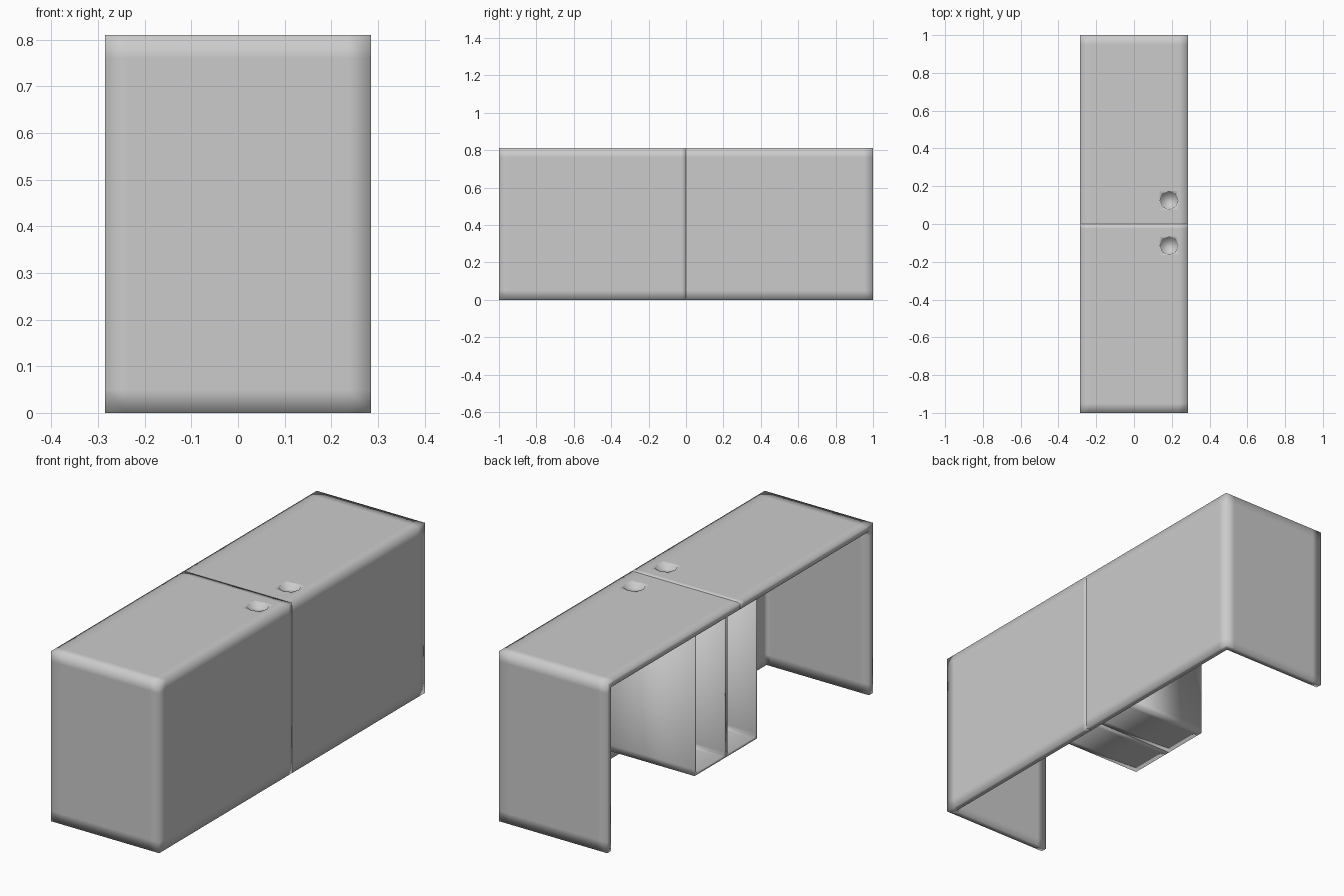
import bpy, bmesh, math
from mathutils import Vector

cube = bpy.data.objects.get("Cube")
if cube:
    bpy.data.objects.remove(cube, do_unlink=True)

grey = bpy.data.materials.new("plain grey")
grey.use_nodes = True
grey.diffuse_color = (0.6, 0.6, 0.6, 1)
grey.node_tree.nodes["Principled BSDF"].inputs["Base Color"].default_value = grey.diffuse_color


def press_dent(bm, centre, radius, depth):
    """Press an eight-sided dent into the top cell around the centre."""
    cell = min((f for f in bm.faces if f.normal.z > 0.9),
               key=lambda f: (f.calc_center_median() - centre).length)
    bmesh.ops.subdivide_edges(bm, edges=cell.edges[:], cuts=1)
    bm.normal_update()
    floor = min((f for f in bm.faces if f.normal.z > 0.9),
                key=lambda f: (f.calc_center_median() - centre).length)
    bmesh.ops.inset_individual(bm, faces=[floor], thickness=0.002)
    for v in floor.verts:
        v.co = centre + (v.co - centre).normalized() * radius
    bmesh.ops.inset_individual(bm, faces=[floor], thickness=0.002, depth=-depth)


def shell(name, low, high, open_sides, cuts, thickness, dent=None, bare_seam=False):
    """Thin-walled open box with support loops, shaded smooth."""
    low, high = Vector(low), Vector(high)
    bm = bmesh.new()
    bmesh.ops.create_cube(bm, size=1)
    for v in bm.verts:
        v.co = Vector(((high[i] if v.co[i] > 0 else low[i]) for i in range(3)))
    bm.normal_update()
    gone = [f for f in bm.faces if any(f.normal.dot(Vector(d)) > 0.9 for d in open_sides)]
    bmesh.ops.delete(bm, geom=gone, context='FACES')
    for axis, places in enumerate(cuts):
        normal = Vector((axis == 0, axis == 1, axis == 2))
        for place in places:
            bmesh.ops.bisect_plane(bm, geom=bm.verts[:] + bm.edges[:] + bm.faces[:],
                                   plane_co=normal * place, plane_no=normal)
    bm.normal_update()
    if dent:
        press_dent(bm, Vector(dent), 0.048, 0.018)
    mesh = bpy.data.meshes.new(name)
    bm.to_mesh(mesh)
    bm.free()
    mesh.materials.append(grey)
    obj = bpy.data.objects.new(name, mesh)
    bpy.context.collection.objects.link(obj)
    wall = obj.modifiers.new("wall", 'SOLIDIFY')
    wall.thickness = thickness
    wall.offset = -1
    wall.use_even_offset = True
    bpy.ops.object.select_all(action='DESELECT')
    obj.select_set(True)
    bpy.context.view_layer.objects.active = obj
    bpy.ops.object.modifier_apply(modifier="wall")
    # One half has no rim at the centre seam
    if bare_seam:
        bm = bmesh.new()
        bm.from_mesh(obj.data)
        rim = [f for f in bm.faces if all(abs(v.co.y) < 0.0001 for v in f.verts)]
        bmesh.ops.delete(bm, geom=rim, context='FACES')
        bm.to_mesh(obj.data)
        bm.free()
    for p in obj.data.polygons:
        p.use_smooth = True
    return obj


W, H, T = 0.285, 0.81, 0.03
LOOP = 0.05
LEFT, RIGHT, UP, DOWN = (1, 0, 0), (-1, 0, 0), (0, 0, 1), (0, 0, -1)

# Two counter halves: worktop, end panel and long closed side
for name, side, dent_y in (("front_counter_half", -1, -0.115), ("back_counter_half", 1, 0.125)):
    y0, y1 = sorted((0, side))
    dent = (0.185, dent_y, H)
    cuts = ([-W + LOOP, 0.135, W - LOOP],
            [side * 0.025, dent_y - LOOP, dent_y + LOOP, side * (1 - LOOP)],
            [LOOP, H - LOOP])
    shell(name, (-W, y0, 0), (W, y1, H), [RIGHT, DOWN, (0, -side, 0)],
          cuts, T, dent, bare_seam=side > 0)

# Pair of open compartments hung under the worktop
for name, side in (("front_compartment", -1), ("back_compartment", 1)):
    y0, y1 = sorted((0, side * 0.235))
    shell(name, (-0.21, y0, 0.055), (W - T, y1, H - T), [RIGHT, LEFT, UP],
          ([], [side * 0.03, side * 0.205], [0.085]), 0.012)
